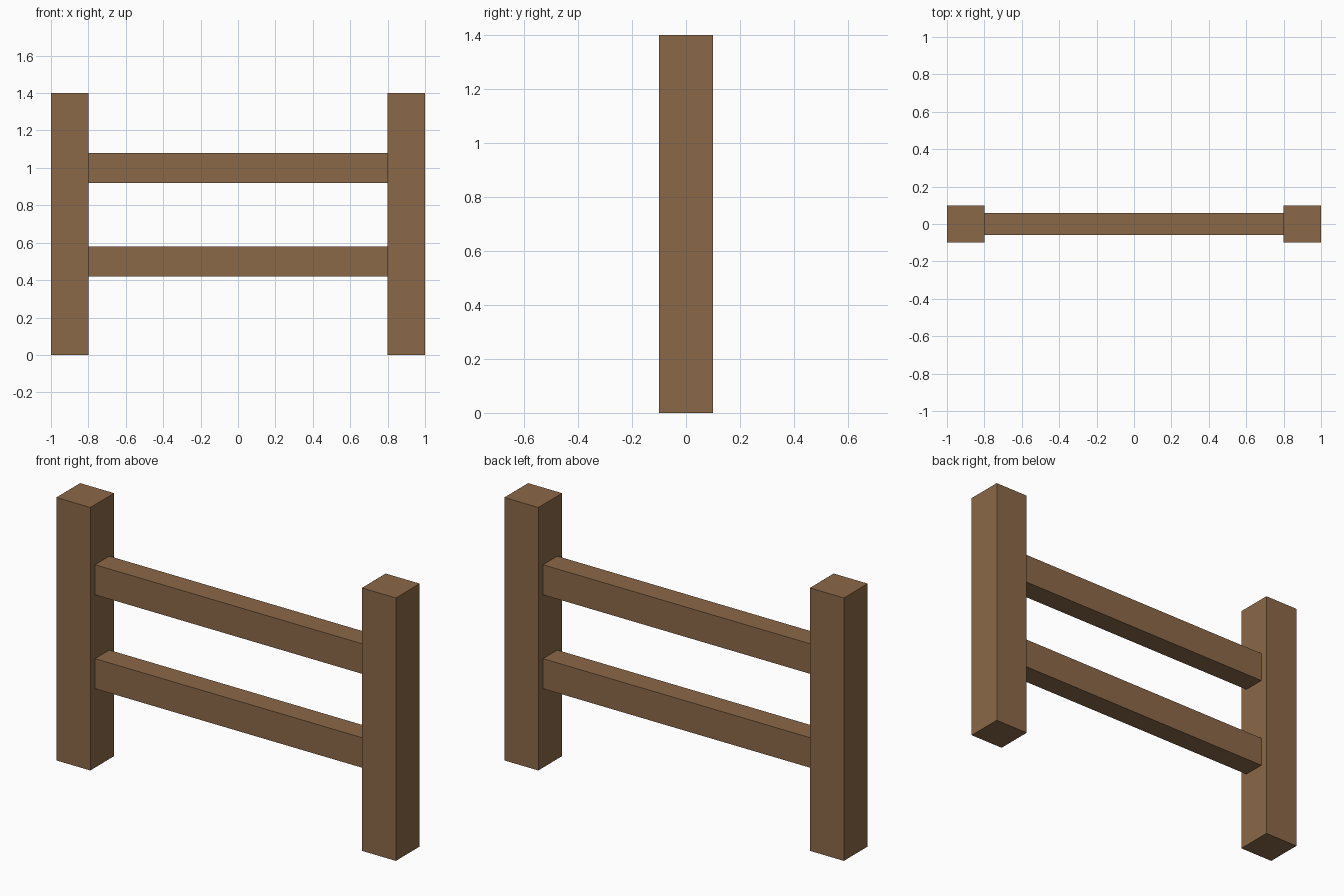
import bpy

if "Cube" in bpy.data.objects:
    bpy.data.objects.remove(bpy.data.objects["Cube"])

wood = bpy.data.materials.new("wood")
wood.diffuse_color = (0.26, 0.14, 0.065, 1)
wood.use_nodes = True
wood.node_tree.nodes["Principled BSDF"].inputs["Base Color"].default_value = wood.diffuse_color


def box(name, center, size):
    bpy.ops.mesh.primitive_cube_add(size=1, location=center)
    obj = bpy.context.object
    obj.name = name
    obj.scale = size
    bpy.ops.object.transform_apply(location=False, rotation=False, scale=True)
    obj.data.materials.append(wood)
    return obj


# Square posts at both ends
for side, x in (("left", -0.9), ("right", 0.9)):
    box(f"{side}_post", (x, 0, 0.7), (0.2, 0.2, 1.4))

# Horizontal rails between the posts
for level, z in (("lower", 0.5), ("upper", 1.0)):
    box(f"{level}_rail", (0, 0, z), (1.6, 0.12, 0.16))
